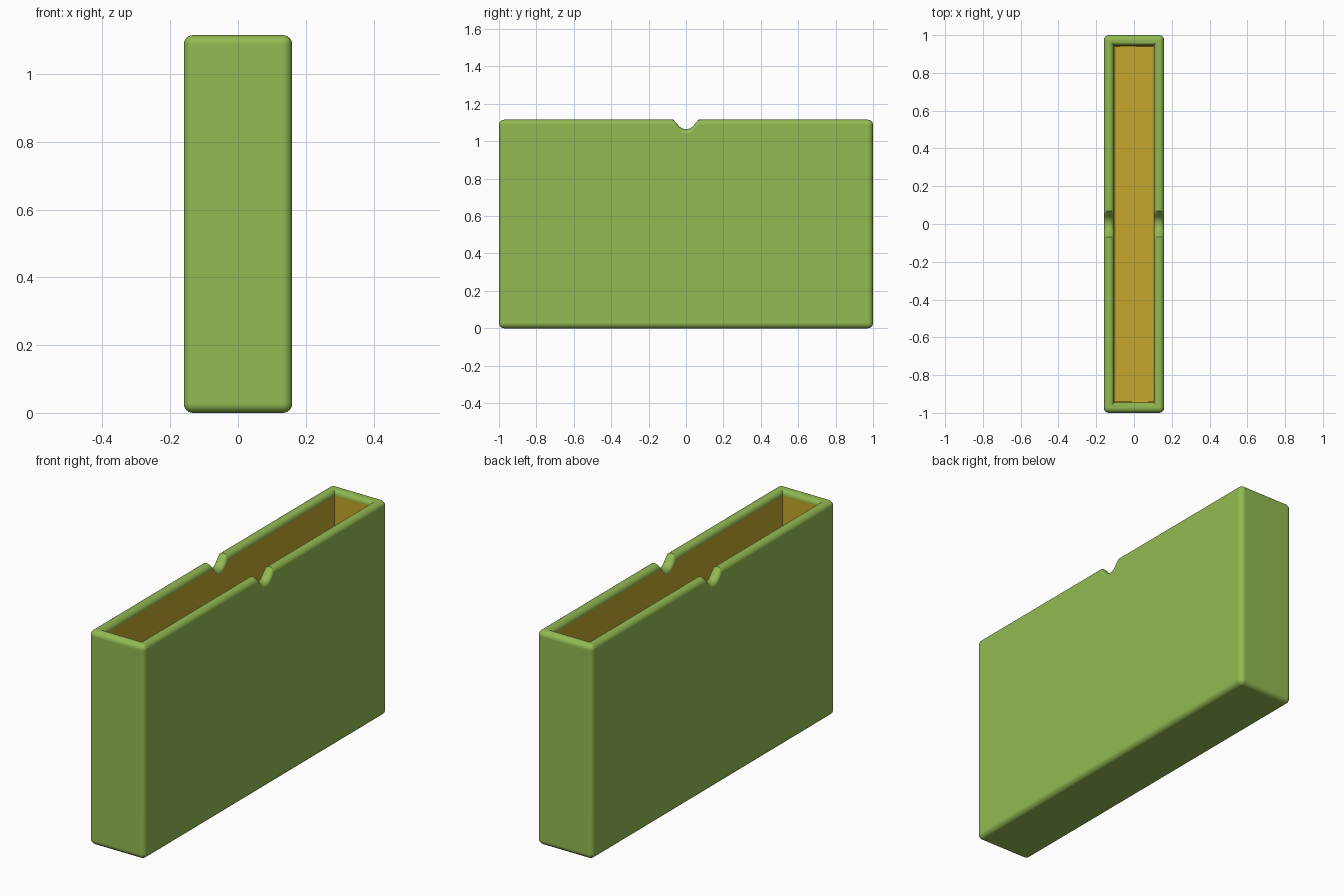
import bpy, bmesh
from math import sin, cos, pi

if "Cube" in bpy.data.objects:
    bpy.data.objects.remove(bpy.data.objects["Cube"], do_unlink=True)

HALF_X, HALF_Y, HEIGHT = 0.16, 1.0, 1.115
WALL, ROUND, FILLET, FLOOR = 0.055, 0.0275, 0.012, 0.055
STEPS = 6


def make_material(name, colour):
    mat = bpy.data.materials.new(name)
    mat.use_nodes = True
    mat.diffuse_color = (*colour, 1)
    bsdf = mat.node_tree.nodes["Principled BSDF"]
    bsdf.inputs["Base Color"].default_value = (*colour, 1)
    bsdf.inputs["Roughness"].default_value = 0.6
    return mat


green = make_material("leaf green", (0.29, 0.49, 0.085))
ochre = make_material("ochre lining", (0.55, 0.39, 0.027))

# Finger notch: distance from the middle and how far the rim dips there
NOTCH = [(0.068, 0), (0.05, 0.019), (0.038, 0.034), (0.025, 0.045), (0.012, 0.049)]
notch_points = [(-y, d) for y, d in NOTCH] + [(0, 0.05)] + [(y, d) for y, d in reversed(NOTCH)]


def arc(cx, cz, radius, start, end):
    """Points of a wall profile arc, as (inset, height)."""
    angles = [start + (end - start) * i / STEPS for i in range(STEPS + 1)]
    return [(cx + radius * cos(a), cz + radius * sin(a)) for a in angles]


def ring_points(inset, height, dips):
    """One level of the box: a rounded rectangle, lowered at the notches."""
    hx, hy, r = HALF_X - inset, HALF_Y - inset, max(ROUND - inset, 0)
    points = []

    def corner(sx, sy, start):
        for i in range(STEPS + 1):
            a = start + pi / 2 * i / STEPS
            points.append((sx * (hx - r) + r * cos(a), sy * (hy - r) + r * sin(a), height))

    def side(sx):
        for y, dip in notch_points:
            points.append((sx * hx, sx * y, height - dip * dips))

    corner(1, -1, -pi / 2)
    side(1)
    corner(1, 1, 0)
    corner(-1, 1, pi / 2)
    side(-1)
    corner(-1, -1, pi)
    return points


# Wall section: base edge, outer rim, inner rim, floor fillet
base = arc(ROUND, ROUND, ROUND, 1.5 * pi, pi)
rim_z = HEIGHT - ROUND
rim = arc(ROUND, rim_z, ROUND, pi, pi / 2) + arc(ROUND, rim_z, ROUND, pi / 2, 0)[1:]
floor = arc(WALL + FILLET, FLOOR + FILLET, FILLET, pi, 1.5 * pi)
section = [(p, 0) for p in base] + [(p, 1) for p in rim] + [(p, 0) for p in floor]
lining_start = len(base) + len(rim) - 1

# Loft the section around the box and close the base and the floor
bm = bmesh.new()
rings = [[bm.verts.new(c) for c in ring_points(*p, dips)] for p, dips in section]
count = len(rings[0])
for level, (lower, upper) in enumerate(zip(rings, rings[1:])):
    for i in range(count):
        j = (i + 1) % count
        face = bm.faces.new((lower[i], lower[j], upper[j], upper[i]))
        face.material_index = int(level >= lining_start)
bm.faces.new(list(reversed(rings[0])))
bm.faces.new(rings[-1]).material_index = 1
bmesh.ops.remove_doubles(bm, verts=bm.verts[:], dist=0.00001)
bmesh.ops.recalc_face_normals(bm, faces=bm.faces[:])

mesh = bpy.data.meshes.new("open_box")
bm.to_mesh(mesh)
bm.free()
mesh.materials.append(green)
mesh.materials.append(ochre)
box = bpy.data.objects.new("open_box", mesh)
bpy.context.collection.objects.link(box)

# Soft edges with crisp inner corners and notch lips
bpy.ops.object.select_all(action="DESELECT")
box.select_set(True)
bpy.context.view_layer.objects.active = box
bpy.ops.object.shade_smooth_by_angle(angle=0.65)
weighted = box.modifiers.new("flat_walls", "WEIGHTED_NORMAL")
weighted.keep_sharp = True
